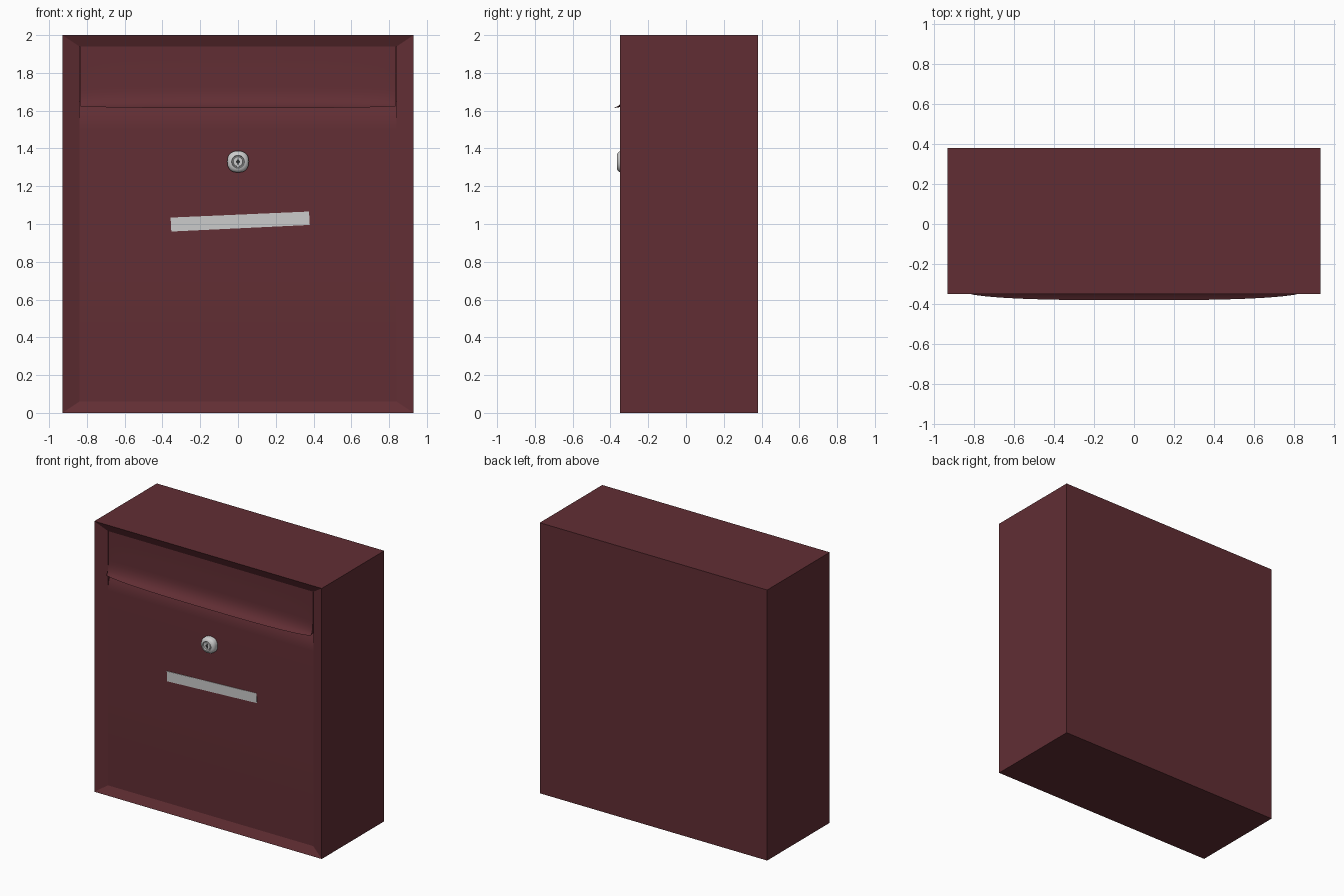
import bpy, bmesh, math

if "Cube" in bpy.data.objects:
    bpy.data.objects.remove(bpy.data.objects["Cube"])

W, FRONT, BACK = 0.93, -0.35, 0.38      # half width, front and back planes
IX, IZ0, IZ1 = 0.84, 0.06, 1.94         # opening inside the sloped rim
PANEL = -0.32                           # depth of the recessed door


def material(name, r, g, b):
    m = bpy.data.materials.new(name)
    m.diffuse_color = (r, g, b, 1)
    m.use_nodes = True
    m.node_tree.nodes["Principled BSDF"].inputs["Base Color"].default_value = m.diffuse_color
    return m


RED = material("dark_red", 0.12, 0.027, 0.034)
STEEL = material("steel", 0.6, 0.6, 0.6)
DARK = material("dark", 0.03, 0.03, 0.03)
WHITE = material("label_white", 0.8, 0.8, 0.8)


def add_object(name, bm, mat, smooth=None):
    bmesh.ops.recalc_face_normals(bm, faces=bm.faces)
    mesh = bpy.data.meshes.new(name)
    bm.to_mesh(mesh)
    bm.free()
    mesh.materials.append(mat)
    obj = bpy.data.objects.new(name, mesh)
    bpy.context.collection.objects.link(obj)
    if smooth:
        bpy.ops.object.select_all(action='DESELECT')
        obj.select_set(True)
        bpy.context.view_layer.objects.active = obj
        bpy.ops.object.shade_smooth_by_angle(angle=math.radians(smooth))
    return obj


def loft(name, loops, mat, smooth=None):
    """Skin a row of closed loops and cap both ends."""
    bm = bmesh.new()
    rows = [[bm.verts.new(p) for p in loop] for loop in loops]
    n = len(rows[0])
    for a, b in zip(rows, rows[1:]):
        for i in range(n):
            j = (i + 1) % n
            bm.faces.new((a[i], a[j], b[j], b[i]))
    bm.faces.new(rows[0])
    bm.faces.new(rows[-1])
    return add_object(name, bm, mat, smooth)


def rect(x, z0, z1, y):
    return [(-x, y, z0), (x, y, z0), (x, y, z1), (-x, y, z1)]


# Box with a sloped front rim and a shallow pocket for door and flap
loft("box_body", [rect(W, 0, 2, BACK), rect(W, 0, 2, FRONT),
                  rect(IX, IZ0, IZ1, PANEL), rect(IX, IZ0, IZ1, -0.25)], RED)

# Door panel, curving back beneath the flap as a finger groove
door = [(-0.26, IZ0), (PANEL, IZ0), (PANEL, 1.50), (-0.318, 1.53), (-0.312, 1.56),
        (-0.302, 1.59), (-0.288, 1.62), (-0.28, 1.65), (-0.26, 1.65)]
loft("door_panel", [[(x, y, z) for y, z in door] for x in (-IX, IX)], RED, 30)

# Letter flap with a bowed lip flaring outward
flap = []
for k in range(33):
    u = -math.cos(math.pi * k / 32)
    bow = (1 - abs(u) ** 3) ** 0.6
    out = 0.022 + 0.038 * bow
    zl = 1.624 - 0.010 * bow
    curve = [(PANEL - out * t ** 2.2, 1.73 + (zl - 1.73) * (1 - (1 - t) ** 1.4))
             for t in (0, 0.2, 0.4, 0.6, 0.8, 1)]
    section = [(-0.295, IZ1), (PANEL, IZ1)] + curve + [(-0.32 - out * 0.6, zl + 0.004),
                                                       (-0.295, 1.64)]
    flap.append([(0.836 * u, y, z) for y, z in section])
loft("letter_flap", flap, RED, 35)


def ring(r, y, power=2.0, n=40):
    """Circle, or rounded square for higher powers, around the lock axis."""
    pts = []
    for i in range(n):
        c, s = math.cos(2 * math.pi * i / n), math.sin(2 * math.pi * i / n)
        k = r / (abs(c) ** power + abs(s) ** power) ** (1 / power)
        pts.append((k * c, y, 1.33 + k * s))
    return pts


# Lock with domed collar, groove and cylinder core
loft("lock", [ring(0.057, -0.31, 2.4), ring(0.057, -0.345, 2.4), ring(0.053, -0.355, 2.3),
              ring(0.044, -0.363, 2.1), ring(0.034, -0.366), ring(0.031, -0.358),
              ring(0.027, -0.358), ring(0.025, -0.363), ring(0.012, -0.363)], STEEL, 30)

# Keyhole: round centre and upright slot
loft("keyhole_centre", [ring(0.010, -0.360), ring(0.010, -0.3645)], DARK)
loft("keyhole_slot", [rect(0.003, 1.312, 1.348, -0.360),
                      rect(0.003, 1.312, 1.348, -0.3642)], DARK)

# Blank, slightly crooked paper label
corners = [(-0.353, 0.96), (0.38, 0.995), (0.376, 1.066), (-0.357, 1.034)]
loft("paper_label", [[(x, y, z) for x, z in corners] for y in (-0.318, -0.323)], WHITE)
